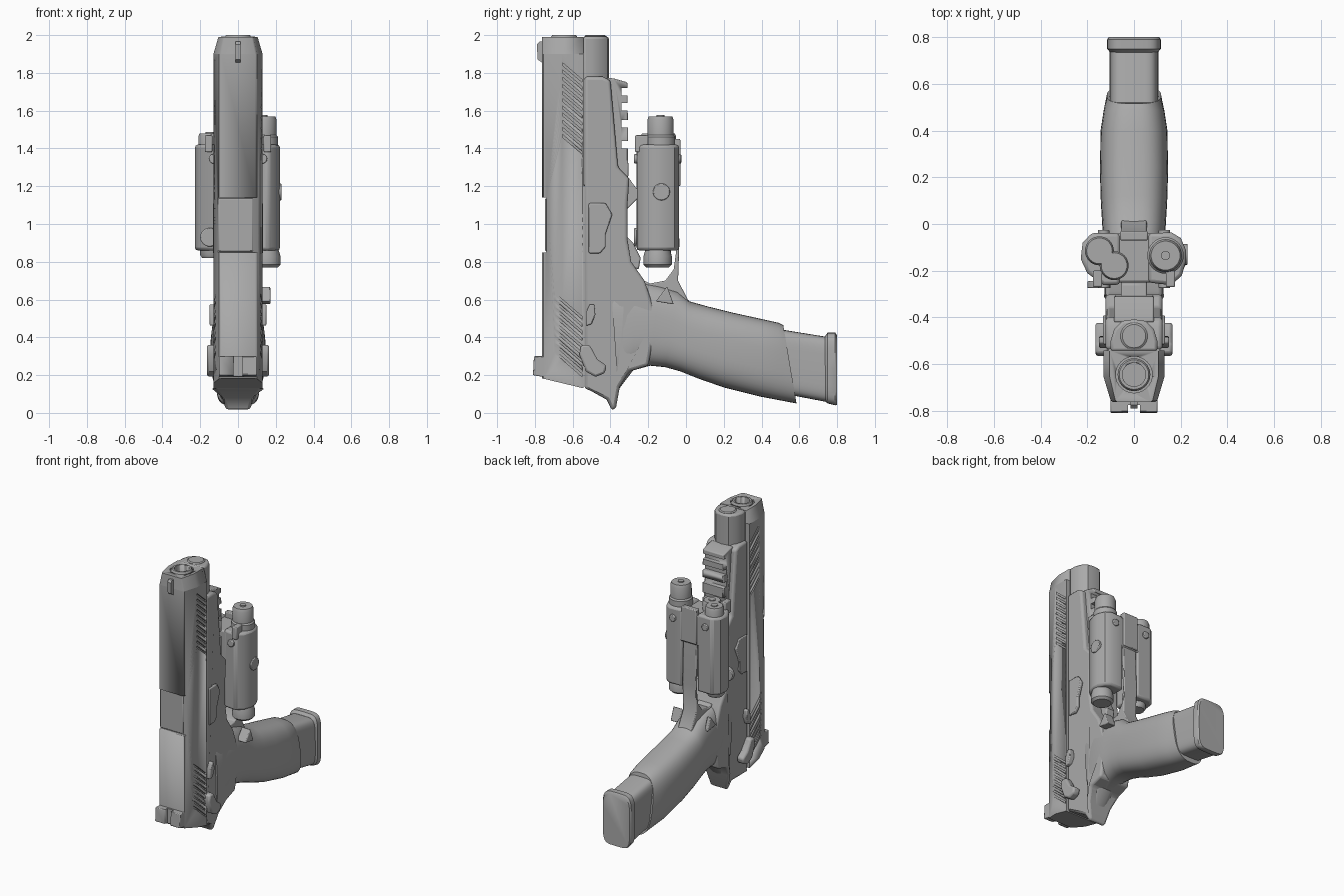
import bpy, bmesh, math
from mathutils import Vector, Matrix

if bpy.data.objects.get("Cube"):
    bpy.data.objects.remove(bpy.data.objects["Cube"])

grey = bpy.data.materials.new("matte_grey")
grey.use_nodes = True
grey.diffuse_color = (0.4, 0.4, 0.4, 1)
grey.node_tree.nodes["Principled BSDF"].inputs["Base Color"].default_value = (0.4, 0.4, 0.4, 1)


def finish(name, bm, bevel=0.0, seg=2, angle=35):
    bmesh.ops.recalc_face_normals(bm, faces=bm.faces)
    me = bpy.data.meshes.new(name)
    bm.to_mesh(me)
    bm.free()
    ob = bpy.data.objects.new(name, me)
    bpy.context.collection.objects.link(ob)
    me.materials.append(grey)
    bpy.ops.object.select_all(action='DESELECT')
    ob.select_set(True)
    bpy.context.view_layer.objects.active = ob
    bpy.ops.object.shade_smooth_by_angle(angle=math.radians(angle))
    if bevel:
        m = ob.modifiers.new("bevel", 'BEVEL')
        m.width, m.segments, m.limit_method = bevel, seg, 'ANGLE'
        m.angle_limit = math.radians(40)
    return ob


def add_prism(bm, pts, axis, lo, hi):
    # x prisms take (y, z) points, z prisms take (x, y) points
    place = (lambda p, h: (h, p[0], p[1])) if axis == 'x' else (lambda p, h: (p[0], p[1], h))
    rings = [[bm.verts.new(place(p, h)) for p in pts] for h in (lo, hi)]
    for r in rings:
        bm.faces.new(r)
    for i in range(len(pts)):
        j = (i + 1) % len(pts)
        bm.faces.new((rings[0][i], rings[0][j], rings[1][j], rings[1][i]))


def prism(name, pts, axis, lo, hi, bevel=0.0, seg=2):
    bm = bmesh.new()
    add_prism(bm, pts, axis, lo, hi)
    return finish(name, bm, bevel, seg)


def box(name, x0, x1, y0, y1, z0, z1, bevel=0.0):
    return prism(name, [(x0, y0), (x1, y0), (x1, y1), (x0, y1)], 'z', z0, z1, bevel)


def lathe(name, x, y, profile, n=32):
    # stack of (radius, z) rings around a vertical axis
    bm = bmesh.new()
    rings = [[bm.verts.new((x + r * math.cos(i * math.tau / n), y + r * math.sin(i * math.tau / n), z))
              for i in range(n)] for r, z in profile]
    bm.faces.new(rings[0])
    bm.faces.new(rings[-1])
    for a, b in zip(rings, rings[1:]):
        for i in range(n):
            j = (i + 1) % n
            bm.faces.new((a[i], a[j], b[j], b[i]))
    return finish(name, bm)


def knob(name, p, axis, r, length):
    bm = bmesh.new()
    rot = Vector((0, 0, 1)).rotation_difference(Vector(axis)).to_matrix().to_4x4()
    bmesh.ops.create_cone(bm, cap_ends=True, segments=20, radius1=r, radius2=r, depth=length,
                          matrix=Matrix.Translation(p) @ rot)
    return finish(name, bm, 0.005)


def loft(name, sections, power=2.8, n=40):
    # each section: front (y, z), back (y, z), half width
    bm = bmesh.new()
    rings = []
    for f, b, w in sections:
        f, b = Vector((0, *f)), Vector((0, *b))
        ring = []
        for i in range(n):
            c, s = math.cos(i * math.tau / n), math.sin(i * math.tau / n)
            u = math.copysign(abs(c) ** (2 / power), c)
            v = math.copysign(abs(s) ** (2 / power), s)
            ring.append(bm.verts.new((f + b) / 2 + (f - b) / 2 * v + Vector((w * u, 0, 0))))
        rings.append(ring)
    bm.faces.new(rings[0])
    bm.faces.new(rings[-1])
    for a, b in zip(rings, rings[1:]):
        for i in range(n):
            j = (i + 1) % n
            bm.faces.new((a[i], a[j], b[j], b[i]))
    return finish(name, bm)


def cut(ob, cutter):
    cutter.hide_render = True
    cutter.hide_set(True)
    cutter.display_type = 'WIRE'
    m = ob.modifiers.new("cut", 'BOOLEAN')
    m.operation, m.object, m.solver = 'DIFFERENCE', cutter, 'EXACT'


# Slide with chamfered top, slanted rear and tapered nose
half = [(0.13, -0.542), (0.13, -0.655), (0.1, -0.755), (0.09, -0.762)]
slide = prism("slide", half + [(-x, y) for x, y in reversed(half)], 'z', 0.13, 1.9)
bm = bmesh.new()
bm.from_mesh(slide.data)
for v in bm.verts:
    if v.co.z < 1:
        v.co.z = 0.13 - (v.co.y + 0.542) * 0.24
top = max(bm.faces, key=lambda f: f.calc_center_median().z)
nose = bmesh.ops.extrude_face_region(bm, geom=[top])["geom"]
bmesh.ops.delete(bm, geom=[top], context='FACES_ONLY')
for v in nose:
    if isinstance(v, bmesh.types.BMVert):
        v.co.z, v.co.x = 1.99, v.co.x * 0.8
bmesh.ops.recalc_face_normals(bm, faces=bm.faces)
bm.to_mesh(slide.data)
bm.free()

# Grip serrations and the ejection port are cut from the slide
bm = bmesh.new()
for s in (1, -1):
    for z0, count, drop in ((1.855, 11, 0.09), (0.64, 9, 0.13)):
        for i in range(count):
            z = z0 - i * 0.038
            y0, y1 = (-0.655, -0.55) if z0 > 1 else (-0.70, -0.55)
            add_prism(bm, [(y0, z), (y1, z - drop), (y1, z - drop - 0.015), (y0, z - 0.015)],
                      'x', s * 0.118, s * 0.15)
cut(slide, finish("serration_cutter", bm))
cut(slide, box("port_cutter", -0.2, 0.2, -0.9, -0.738, 0.85, 1.14))
cut(slide, lathe("bore_cutter", 0, -0.645, [(0.078, 1.9), (0.078, 2.1)]))
box("barrel_hood", -0.105, 0.08, -0.746, -0.7, 0.855, 1.135, 0.006)
muzzle = lathe("barrel_muzzle", 0, -0.645, [(0.07, 1.85), (0.07, 1.99), (0.063, 2.0)])
cut(muzzle, lathe("muzzle_cutter", 0, -0.645, [(0.05, 1.88), (0.05, 2.1)]))

# Sights
prism("front_sight", [(-0.74, 1.97), (-0.775, 1.965), (-0.79, 1.95), (-0.785, 1.87), (-0.74, 1.84)],
      'x', -0.014, 0.014)
rear = prism("rear_sight", [(-0.74, 0.30), (-0.805, 0.30), (-0.81, 0.20), (-0.70, 0.18)],
             'x', -0.1, 0.1, 0.005)
cut(rear, box("sight_cutter", -0.025, 0.025, -0.9, -0.775, 0.1, 0.4))

# Rounded nose under the barrel with guide rod end
under = [(0.1, -0.545), (0.1, -0.5), (0.085, -0.45), (0.05, -0.415), (0, -0.408)]
prism("slide_underside", under + [(-x, y) for x, y in under[-2::-1]], 'z', 1.2, 1.992, 0.012)
lathe("guide_rod", 0, -0.48, [(0.058, 1.95), (0.058, 1.994), (0.05, 2.0)])

# Frame body with narrowing tail
frame = prism("frame", [
    (-0.538, 1.78), (-0.44, 1.78), (-0.40, 1.76), (-0.36, 1.3), (-0.3, 1.24), (-0.31, 1.1),
    (-0.31, 0.92), (-0.29, 0.8), (-0.22, 0.7), (-0.15, 0.5), (-0.2, 0.25), (-0.3, 0.22),
    (-0.35, 0.14), (-0.37, 0.03), (-0.39, 0.01), (-0.42, 0.07), (-0.51, 0.12), (-0.538, 0.128)],
    'x', -0.122, 0.122, 0.025, 3)
for v in frame.data.vertices:
    if v.co.z < 0.2 and v.co.y > -0.45:
        v.co.x *= 0.5 + 2.2 * v.co.z

# Accessory rail with cross slots
rail = prism("accessory_rail", [(-0.42, 1.775), (-0.38, 1.77), (-0.31, 1.75), (-0.305, 1.25),
                                (-0.42, 1.2)], 'x', -0.085, 0.085, 0.006)
bm = bmesh.new()
for z in (1.42, 1.53, 1.62, 1.7):
    add_prism(bm, [(-0.342, z - 0.02), (-0.2, z - 0.02), (-0.2, z + 0.02), (-0.342, z + 0.02)],
              'x', -0.2, 0.2)
cut(rail, finish("rail_cutter", bm))

# Trigger guard and trigger
prism("trigger_guard", [
    (-0.33, 1.28), (-0.26, 1.185), (-0.12, 1.19), (-0.045, 1.22), (-0.035, 0.9), (-0.042, 0.7),
    (0.02, 0.58), (-0.1, 0.55), (-0.25, 0.6), (-0.24, 0.71), (-0.19, 0.685), (-0.11, 0.7),
    (-0.065, 0.76), (-0.05, 0.87), (-0.062, 1.1), (-0.1, 1.15), (-0.25, 1.14), (-0.31, 1.08),
    (-0.35, 1.15)], 'x', -0.055, 0.055, 0.006)
prism("trigger", [(-0.33, 0.95), (-0.28, 0.9), (-0.24, 0.82), (-0.25, 0.76), (-0.29, 0.77),
                  (-0.31, 0.85)], 'x', -0.035, 0.035, 0.008)

# Grip, extended magazine and base pad
loft("grip", [
    ((-0.40, 0.72), (-0.36, 0.12), 0.10), ((-0.27, 0.70), (-0.28, 0.225), 0.122),
    ((-0.14, 0.675), (-0.19, 0.25), 0.126), ((-0.045, 0.645), (-0.11, 0.242), 0.13),
    ((0.02, 0.59), (-0.03, 0.22), 0.136), ((0.12, 0.562), (0.07, 0.18), 0.142),
    ((0.25, 0.53), (0.2, 0.135), 0.146), ((0.4, 0.497), (0.4, 0.085), 0.143),
    ((0.49, 0.477), (0.48, 0.07), 0.13), ((0.515, 0.465), (0.585, 0.05), 0.116)])
loft("magazine", [((0.42, 0.455), (0.42, 0.12), 0.104), ((0.76, 0.40), (0.76, 0.055), 0.104)], 5)
loft("magazine_base", [((0.735, 0.405), (0.74, 0.058), 0.104), ((0.75, 0.425), (0.75, 0.05), 0.115),
                       ((0.79, 0.425), (0.79, 0.04), 0.115), ((0.8, 0.41), (0.8, 0.042), 0.108)], 5)

# Controls on both sides
for s, side in ((1, "left"), (-1, "right")):
    prism(side + "_slide_stop", [(-0.515, 1.11), (-0.425, 1.11), (-0.39, 1.05), (-0.425, 0.95),
                                 (-0.425, 0.88), (-0.455, 0.845), (-0.515, 0.845)],
          'x', s * 0.11, s * 0.133, 0.006)
    prism(side + "_takedown_tab", [(-0.53, 0.46), (-0.5, 0.47), (-0.48, 0.52), (-0.485, 0.575),
                                   (-0.51, 0.575), (-0.53, 0.53)], 'x', s * 0.11, s * 0.15, 0.006)
    prism(side + "_safety_lever", [(-0.555, 0.36), (-0.51, 0.36), (-0.47, 0.285), (-0.42, 0.25),
                                   (-0.43, 0.21), (-0.48, 0.19), (-0.53, 0.22), (-0.565, 0.31)],
          'x', s * 0.11, s * 0.165, 0.012)
    prism(side + "_magazine_release", [(-0.16, 0.59), (-0.1, 0.67), (-0.065, 0.575)],
          'x', s * 0.1, s * (0.172 if s > 0 else 0.13), 0.006)

# Light module beside the guard, with lens head and tail cap
lathe("light_head", 0.135, -0.135, [(0.078, 1.38), (0.078, 1.46), (0.07, 1.47), (0.07, 1.55),
                                    (0.062, 1.57)])
lathe("light_lens", 0.135, -0.135, [(0.02, 1.56), (0.02, 1.578)], 16)
prism("light_body", [(0.06, -0.25), (0.16, -0.262), (0.205, -0.22), (0.222, -0.16), (0.222, -0.11),
                     (0.2, -0.06), (0.16, -0.036), (0.06, -0.04)], 'z', 0.86, 1.42, 0.015)
lathe("light_tail_cap", 0.15, -0.15, [(0.06, 0.77), (0.075, 0.785), (0.075, 0.83), (0.06, 0.88)])
knob("light_side_knob", (0.2, -0.13, 1.17), (1, 0, 0), 0.045, 0.06)

# Twin emitter module on the other side
prism("laser_body", [(-0.06, -0.26), (-0.13, -0.262), (-0.2, -0.21), (-0.228, -0.15),
                     (-0.22, -0.08), (-0.18, -0.038), (-0.06, -0.04)], 'z', 0.86, 1.42, 0.015)
for name, x, y in (("outer_emitter", -0.148, -0.115), ("inner_emitter", -0.085, -0.178)):
    lathe(name, x, y, [(0.062, 1.38), (0.062, 1.465), (0.055, 1.48)])
    lathe(name + "_lens", x, y, [(0.024, 1.47), (0.024, 1.486)], 16)
lathe("laser_tail_cap", -0.14, -0.14, [(0.05, 0.82), (0.06, 0.835), (0.06, 0.88)])
knob("laser_dial", (-0.15, -0.26, 0.93), (0, 1, 0), 0.05, 0.03)

# Bridge joining the modules, and clamp screws
box("module_bridge", -0.09, 0.09, -0.25, -0.04, 1.19, 1.41, 0.01)
box("bridge_plate", -0.06, 0.06, -0.07, -0.03, 1.2, 1.45, 0.006)
for x in (0.13, -0.13):
    knob("clamp_screw", (x, -0.15, 1.345), (0, 1, 0), 0.025, 0.25)
    box("side_rib", x * 1.2 - 0.02, x * 1.2 + 0.02, -0.27, -0.2, 1.38, 1.47, 0.006)
